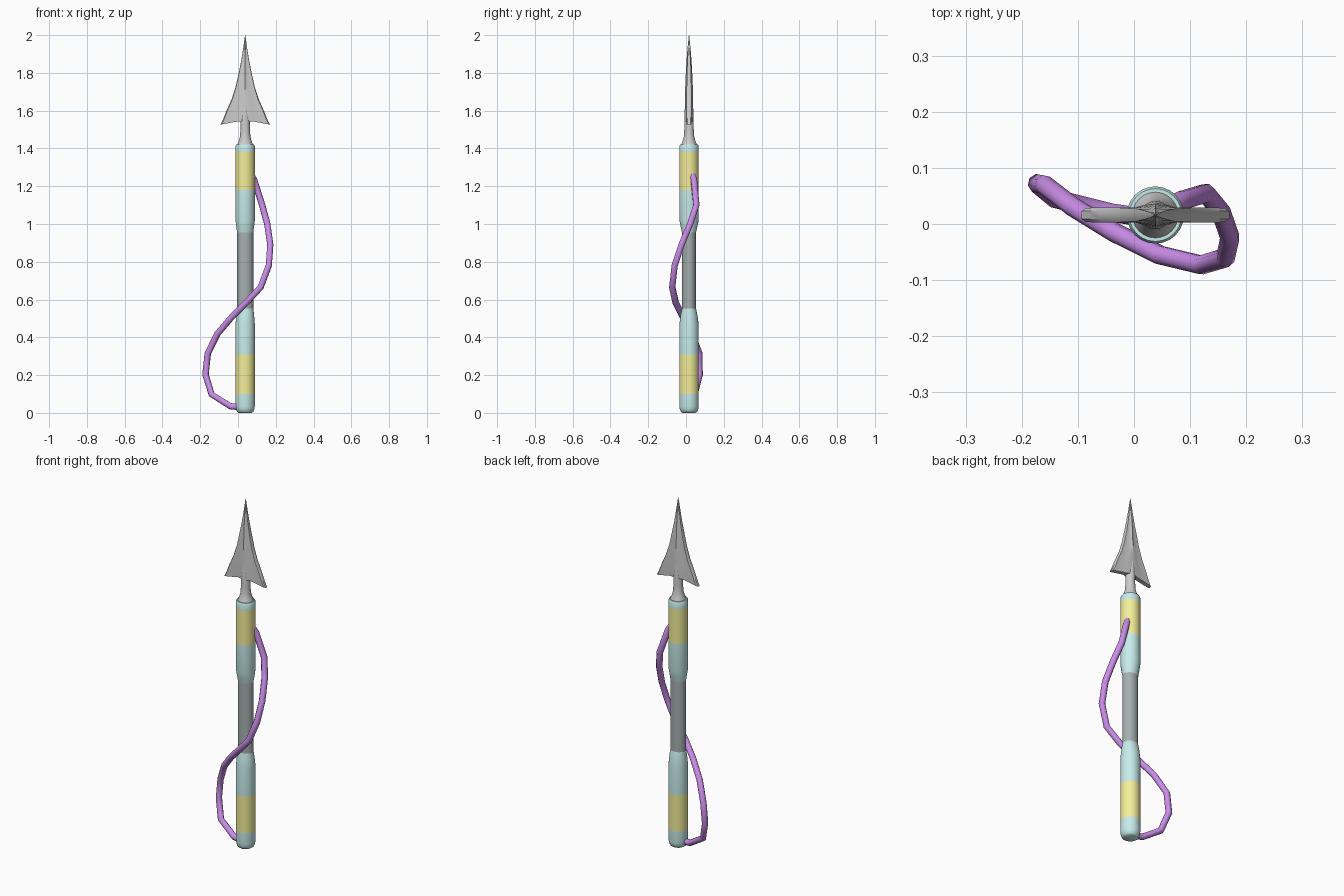
import bpy, bmesh, math

if "Cube" in bpy.data.objects:
    bpy.data.objects.remove(bpy.data.objects["Cube"])

CX, CY = 0.038, 0.016          # axis of the shaft


def material(name, rgb):
    m = bpy.data.materials.new(name)
    m.diffuse_color = (*rgb, 1)
    m.use_nodes = True
    m.node_tree.nodes["Principled BSDF"].inputs["Base Color"].default_value = m.diffuse_color
    return m


def finish(name, bm, mat=None, angle=35):
    bmesh.ops.recalc_face_normals(bm, faces=bm.faces)
    me = bpy.data.meshes.new(name)
    bm.to_mesh(me)
    bm.free()
    ob = bpy.data.objects.new(name, me)
    bpy.context.collection.objects.link(ob)
    if mat:
        me.materials.append(mat)
    bpy.ops.object.select_all(action='DESELECT')
    bpy.context.view_layer.objects.active = ob
    ob.select_set(True)
    bpy.ops.object.shade_smooth_by_angle(angle=math.radians(angle))
    return ob


def lathe(name, profile, mat=None, bottom=False, top=False, n=24):
    """Stack of ellipses: rows of (radius x, radius y, z)."""
    bm = bmesh.new()
    rings = []
    for rx, ry, z in profile:
        rings.append([bm.verts.new((CX + rx * math.cos(2 * math.pi * i / n),
                                    CY + ry * math.sin(2 * math.pi * i / n), z))
                      for i in range(n)])
    for a, b in zip(rings, rings[1:]):
        for i in range(n):
            j = (i + 1) % n
            bm.faces.new((a[i], a[j], b[j], b[i]))
    if bottom:
        bm.faces.new(rings[0])
    if top:
        bm.faces.new(rings[-1])
    return finish(name, bm, mat)


cyan = material("pale_cyan", (0.57, 0.84, 0.83))
yellow = material("pale_yellow", (0.90, 0.86, 0.32))
steel = material("dull_steel", (0.38, 0.43, 0.43))
purple = material("purple", (0.60, 0.27, 0.82))

# shaft sections, bottom to top
R = 0.051
lathe("butt_cap", [(.034, .034, 0), (.043, .043, .006), (.049, .049, .02),
                   (R, R, .035), (R, R, .10)], cyan, bottom=True)
lathe("lower_band", [(R, R, .10), (R, R, .31)], yellow)
lathe("lower_sleeve", [(R, R, .31), (R, R, .47), (.047, .044, .52),
                       (.043, .037, .552)], cyan)
lathe("grip", [(.043, .037, .552), (.043, .037, .955)], steel)
lathe("upper_sleeve", [(.043, .037, .955), (.047, .044, .985), (R, R, 1.02),
                       (R, R, 1.18)], cyan)
lathe("upper_band", [(R, R, 1.18), (R, R, 1.38)], yellow)
lathe("top_cap", [(R, R, 1.38), (R, R, 1.413), (.047, .047, 1.421),
                  (.036, .036, 1.421)], cyan, top=True)

# neck blending into the midrib of the blade
lathe("neck", [(.042, .042, 1.418), (.035, .035, 1.436), (.028, .028, 1.46),
               (.025, .025, 1.50), (.026, .025, 1.55), (.014, .022, 1.62),
               (.004, .012, 1.70)], top=True)

# barbed blade: rows of (centre z, edge z, half width, rib thickness, edge thickness)
rows = [(1.545, 1.525, .132, .024, .011), (1.575, 1.55, .119, .023, .012),
        (1.62, 1.60, .099, .022, .012), (1.67, 1.66, .072, .021, .012),
        (1.73, 1.725, .051, .020, .011), (1.80, 1.80, .034, .017, .010),
        (1.87, 1.87, .020, .013, .007), (1.94, 1.94, .009, .007, .004),
        (2.00, 2.00, .001, .001, .0005)]
bm = bmesh.new()
loops = []
for zc, ze, w, rib, edge in rows:
    front, back = [], []
    for t in (-1, -.94, -.3, 0, .3, .94, 1):
        th = rib if t == 0 else edge * (.6 if abs(t) == 1 else 1.1)
        z = zc + (ze - zc) * t * t
        front.append(bm.verts.new((CX + w * t, CY - th, z)))
        back.append(bm.verts.new((CX + w * t, CY + th, z)))
    loops.append(front + back[::-1])
for a, b in zip(loops, loops[1:]):
    for i in range(14):
        j = (i + 1) % 14
        bm.faces.new((a[i], a[j], b[j], b[i]))
for lp in (loops[0], loops[-1]):
    for i in range(6):
        bm.faces.new((lp[i], lp[i + 1], lp[12 - i], lp[13 - i]))
finish("blade", bm, None, 40)

# cord winding round the shaft
path = [(.068, .032, 1.265), (.085, .042, 1.235), (.128, .055, 1.10),
        (.155, .022, 1.00), (.171, -.024, .89), (.163, -.060, .78),
        (.120, -.073, .665), (.045, -.055, .585), (-.035, -.015, .505),
        (-.108, .030, .42), (-.160, .070, .315), (-.172, .072, .203),
        (-.140, .045, .098), (-.040, .020, .035), (.015, .012, .030)]
cu = bpy.data.curves.new("cord_path", 'CURVE')
cu.dimensions = '3D'
cu.bevel_depth = 0.0175
cu.bevel_resolution = 2
cu.use_fill_caps = True
sp = cu.splines.new('POLY')
sp.points.add(len(path) - 1)
for p, co in zip(sp.points, path):
    p.co = (*co, 1)
tmp = bpy.data.objects.new("cord_path", cu)
bpy.context.collection.objects.link(tmp)
bpy.context.view_layer.update()
me = bpy.data.meshes.new_from_object(tmp)
bpy.data.objects.remove(tmp)
bm = bmesh.new()
bm.from_mesh(me)
bmesh.ops.remove_doubles(bm, verts=bm.verts, dist=1e-5)
finish("cord", bm, None, 50).data.materials.clear()
cord = bpy.data.objects["cord"]
cord.data.materials.append(purple)
